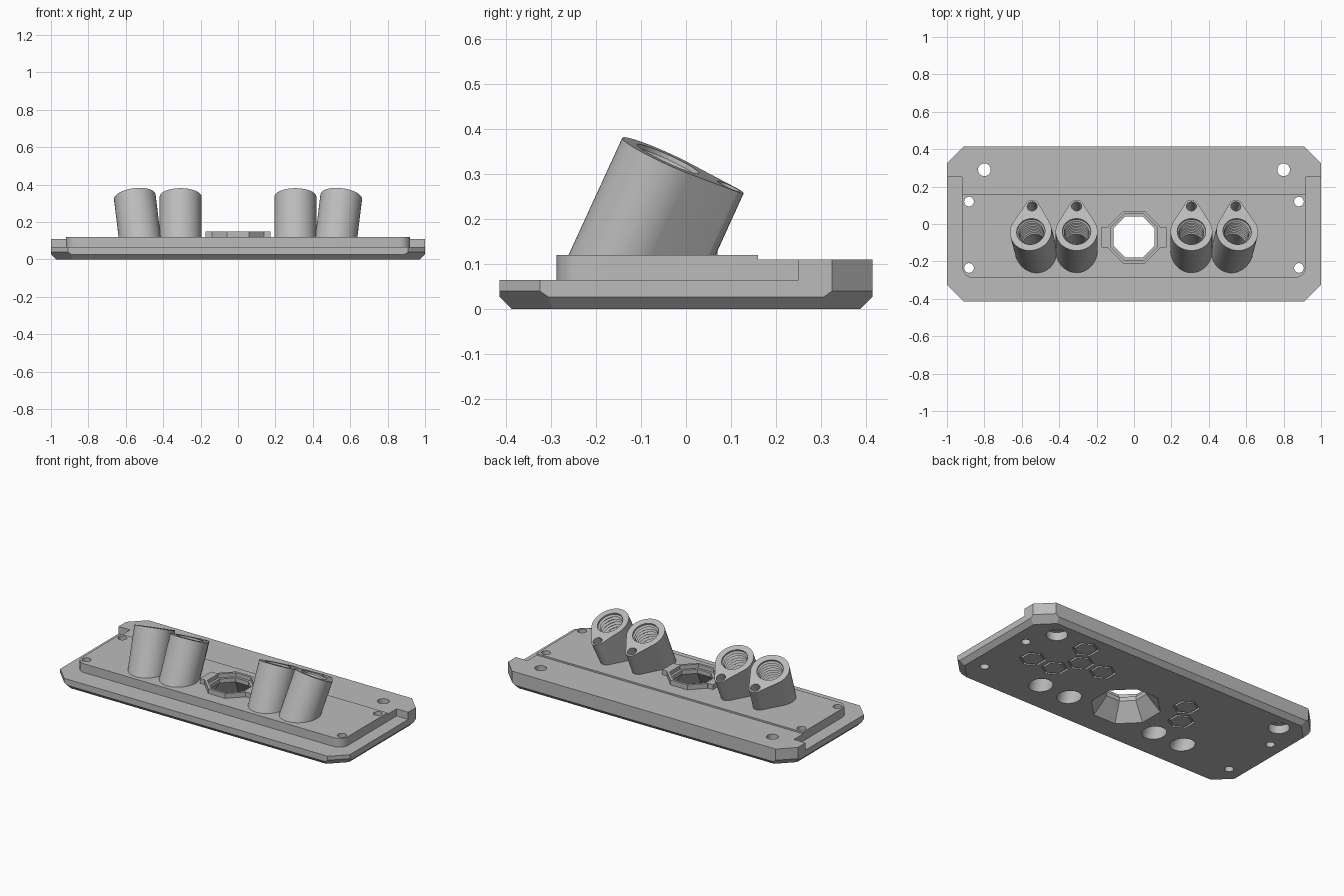
import bpy, bmesh, math
from mathutils import Matrix, Vector

if "Cube" in bpy.data.objects:
    bpy.data.objects.remove(bpy.data.objects["Cube"])

grey = bpy.data.materials.new("plain grey")
grey.use_nodes = True
colour = (0.5, 0.5, 0.5, 1)
grey.diffuse_color = colour
grey.node_tree.nodes["Principled BSDF"].inputs["Base Color"].default_value = colour


def make(name, bm):
    bmesh.ops.recalc_face_normals(bm, faces=bm.faces)
    mesh = bpy.data.meshes.new(name)
    bm.to_mesh(mesh)
    bm.free()
    mesh.materials.append(grey)
    obj = bpy.data.objects.new(name, mesh)
    bpy.context.collection.objects.link(obj)
    return obj


def box_bm(x0, x1, y0, y1, z0, z1):
    bm = bmesh.new()
    bmesh.ops.create_cube(bm, size=1)
    bm.transform(Matrix.Translation(((x0 + x1) / 2, (y0 + y1) / 2, (z0 + z1) / 2))
                 @ Matrix.Diagonal((x1 - x0, y1 - y0, z1 - z0, 1)))
    return bm


def slice_off(bm, point, normal):
    """Cut away everything on the normal side and close the cut."""
    geom = bm.verts[:] + bm.edges[:] + bm.faces[:]
    cut = bmesh.ops.bisect_plane(bm, geom=geom, plane_co=point, plane_no=normal,
                                 clear_outer=True)["geom_cut"]
    bmesh.ops.edgeloop_fill(bm, edges=[e for e in cut if isinstance(e, bmesh.types.BMEdge)])


def turned(name, profile, sides, matrix, turn=0.0):
    """Stack of rings (radius, height) closed at both ends."""
    bm = bmesh.new()
    angles = [turn + math.tau * i / sides for i in range(sides)]
    rings = [[bm.verts.new((r * math.cos(a), r * math.sin(a), z)) for a in angles]
             for r, z in profile]
    for low, high in zip(rings, rings[1:]):
        for i in range(sides):
            j = (i + 1) % sides
            bm.faces.new((low[i], low[j], high[j], high[i]))
    bm.faces.new(rings[0])
    bm.faces.new(rings[-1])
    bm.transform(matrix)
    return make(name, bm)


def combine(target, tool, operation):
    mod = target.modifiers.new("cut", "BOOLEAN")
    mod.operation, mod.solver, mod.object = operation, "EXACT", tool
    bpy.context.view_layer.objects.active = target
    bpy.ops.object.modifier_apply(modifier=mod.name)
    bpy.data.objects.remove(tool)


def at(x, y, z=0.0):
    return Matrix.Translation((x, y, z))


# Base plate with clipped corners and a bevelled underside
W, D = 1.0, 0.415
bm = box_bm(-W, W, -D, D, 0, 0.11)
for s in (-1, 1):
    for t in (-1, 1):
        slice_off(bm, (s * W, t * (D - 0.09), 0), Vector((s, t, 0)))
for s in (-1, 1):
    slice_off(bm, (s * W, 0, 0.027), Vector((s, 0, -1)))
    slice_off(bm, (0, s * D, 0.027), Vector((0, s, -1)))
    for t in (-1, 1):
        slice_off(bm, (s * W, t * (D - 0.09), 0.04), Vector((s, t, -math.sqrt(2))))
body = make("pedal_plate", bm)
combine(body, make("step_cutter", box_bm(-2, 2, -1, 0.25, 0.065, 1)), "DIFFERENCE")

# Raised deck with rounded front corners, and the lower strip behind it
bm = box_bm(-0.92, 0.92, -0.288, 0.16, 0.03, 0.12)
corners = [e for e in bm.edges if all(v.co.y < 0 for v in e.verts)
           and abs(e.verts[0].co.z - e.verts[1].co.z) > 0.01]
bmesh.ops.bevel(bm, geom=corners, offset=0.06, segments=6, profile=0.5, affect="EDGES")
combine(body, make("raised_deck", bm), "UNION")
combine(body, make("rear_strip", box_bm(-0.92, 0.92, 0.1, 0.3, 0.03, 0.11)), "UNION")

# Central collar with side lugs
OCT = math.pi / 8
flat = 1 / math.cos(OCT)
centre = at(0, -0.07)
combine(body, turned("collar", [(0.14 * flat, 0.1), (0.14 * flat, 0.15)], 8, centre, OCT), "UNION")
combine(body, make("collar_lugs", box_bm(-0.175, 0.175, -0.125, -0.015, 0.1, 0.15)), "UNION")

# Tilted teardrop sockets
TOP_Y, TOP_Z, TIP = -0.04, 0.334, 0.148
frames = []
for side in (-1, 1):
    for x, splay in ((0.307, 0), (0.552, 7)):
        frames.append(at(side * x, TOP_Y, TOP_Z)
                      @ Matrix.Rotation(math.radians(side * splay), 4, "Y")
                      @ Matrix.Rotation(math.radians(-24.5), 4, "X"))
for frame in frames:
    bm = bmesh.new()
    for y, r in ((0, 0.112), (TIP, 0.037)):
        for i in range(64):
            a = math.tau * i / 64
            for z in (-0.36, 0):
                bm.verts.new((r * math.cos(a), y + r * math.sin(a), z))
    hull = bmesh.ops.convex_hull(bm, input=bm.verts[:])
    bmesh.ops.delete(bm, geom=list({v for v in hull["geom_interior"] + hull["geom_unused"]
                                    if isinstance(v, bmesh.types.BMVert)}), context="VERTS")
    bmesh.ops.dissolve_limit(bm, angle_limit=0.005, verts=bm.verts[:], edges=bm.edges[:])
    bm.transform(frame)
    slice_off(bm, (0, 0, 0.08), Vector((0, 0, -1)))
    combine(body, make("socket", bm), "UNION")

# Threaded bores and blind pin holes in the sockets
PITCH, TURNS = 0.02, 9
bore = [(0.066, -0.55)]
for k in range(TURNS, 0, -1):
    bore += [(0.066, -k * PITCH), (0.076, -(k - 0.5) * PITCH)]
bore.append((0.076, 0.02))
for frame in frames:
    combine(body, turned("bore_cutter", bore, 40, frame), "DIFFERENCE")
    combine(body, turned("pin_cutter", [(0.027, -0.12), (0.027, 0.02)], 24,
                         frame @ at(0, TIP)), "DIFFERENCE")

# Octagonal opening, flared below and stepped above
opening = [(0.185, -0.001), (0.11, 0.1), (0.11, 0.125), (0.125, 0.1251), (0.125, 0.2)]
combine(body, turned("opening_cutter", [(r * flat, z) for r, z in opening], 8, centre, OCT),
        "DIFFERENCE")

# Counterbored rear holes and small screw holes
for s in (-1, 1):
    rear = [(0.06, -0.01), (0.06, 0.05), (0.034, 0.0501), (0.034, 0.2)]
    combine(body, turned("rear_hole_cutter", rear, 32, at(s * 0.8, 0.29)), "DIFFERENCE")
    for y in (0.12, -0.235):
        combine(body, turned("screw_cutter", [(0.026, -0.01), (0.026, 0.2)], 24,
                             at(s * 0.882, y)), "DIFFERENCE")

# Hexagonal outline grooves on the underside
hexes = [(0.575, 0.27), (0.73, 0), (0.573, 0), (0.497, 0.136), (0.34, 0.136),
         (-0.263, 0.136), (-0.34, 0)]
for x, y in hexes:
    groove = turned("groove_cutter", [(0.076, -0.01), (0.076, 0.012)], 6, at(x, y), math.pi / 6)
    combine(groove, turned("groove_core", [(0.062, -0.02), (0.062, 0.03)], 6, at(x, y),
                           math.pi / 6), "DIFFERENCE")
    combine(body, groove, "DIFFERENCE")

# Single material, smooth round walls with crisp edges
body.data.materials.clear()
body.data.materials.append(grey)
for face in body.data.polygons:
    face.material_index = 0
bpy.ops.object.select_all(action="DESELECT")
body.select_set(True)
bpy.context.view_layer.objects.active = body
bpy.ops.object.shade_smooth_by_angle(angle=math.radians(25))
